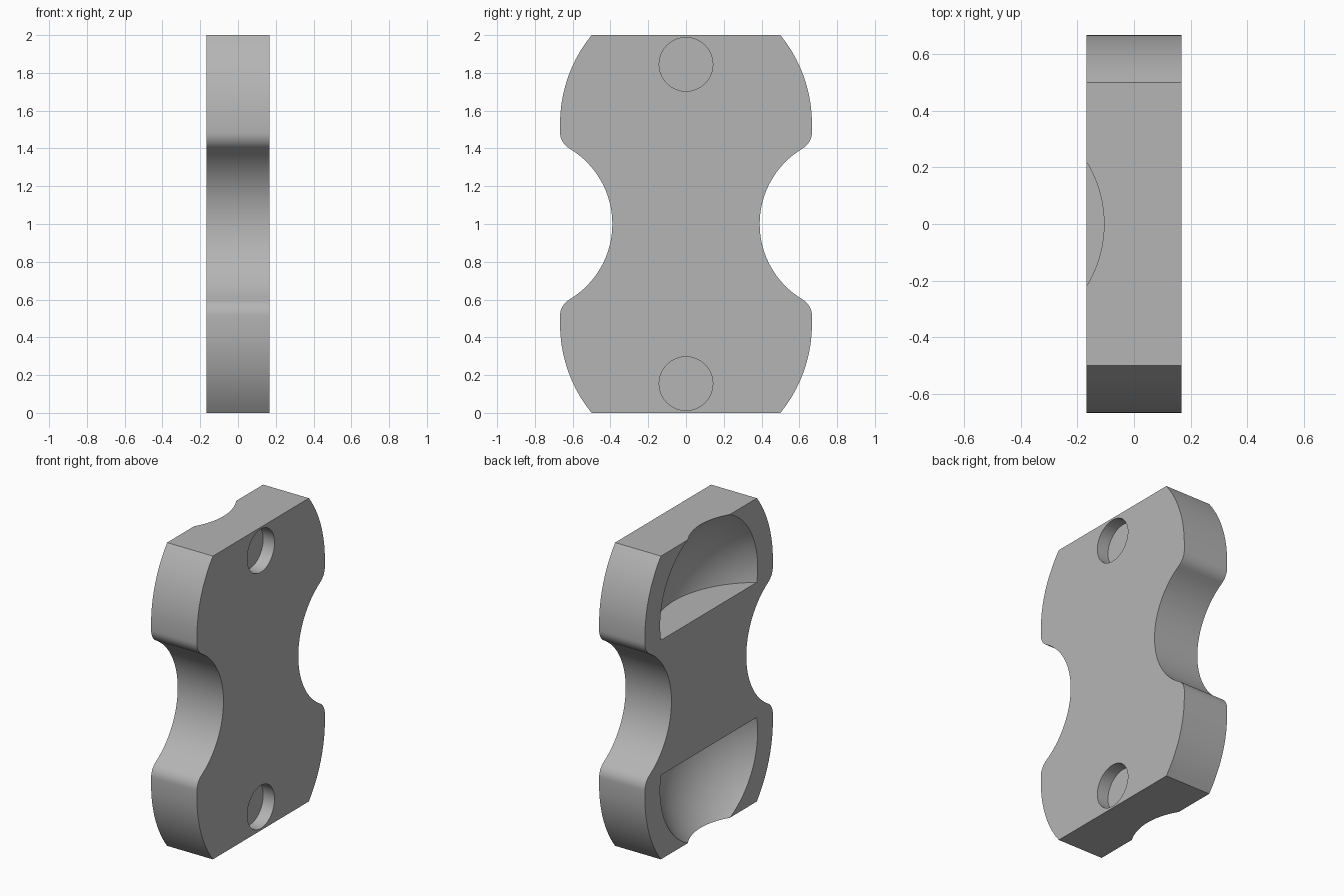
import bpy
import bmesh
from math import sin, cos, radians, atan2, degrees
from mathutils import Vector, Matrix

cube = bpy.data.objects.get("Cube")
if cube:
    bpy.data.objects.remove(cube, do_unlink=True)

HALF_X = 0.167     # half thickness
HALF_Y = 0.667     # half width

grey = bpy.data.materials.new("plain grey")
grey.use_nodes = True
colour = (0.46, 0.46, 0.46, 1)
grey.diffuse_color = colour
grey.node_tree.nodes["Principled BSDF"].inputs["Base Color"].default_value = colour


def arc(cy, cz, r, start, end, steps):
    """Points on a circle in the side plane, angles in degrees."""
    angles = [radians(start + (end - start) * i / steps) for i in range(steps + 1)]
    return [(cy + r * cos(a), cz + r * sin(a)) for a in angles]


def make_object(name, bm):
    bmesh.ops.recalc_face_normals(bm, faces=bm.faces)
    mesh = bpy.data.meshes.new(name)
    bm.to_mesh(mesh)
    bm.free()
    mesh.materials.append(grey)
    obj = bpy.data.objects.new(name, mesh)
    bpy.context.collection.objects.link(obj)
    return obj


# Quarter outline: bulging shoulder, small fillet, concave waist
shoulder_r, shoulder_z = 0.745, 1.53
waist_y, waist_r, fillet_r = 0.855, 0.465, 0.1
fillet_y = HALF_Y - fillet_r
fillet_z = 1 + ((waist_r + fillet_r) ** 2 - (waist_y - fillet_y) ** 2) ** 0.5
top_angle = degrees(atan2(2 - shoulder_z, 0.5 - HALF_Y + shoulder_r))
touch = degrees(atan2(fillet_z - 1, fillet_y - waist_y))
quarter = arc(HALF_Y - shoulder_r, shoulder_z, shoulder_r, top_angle, 0, 10)
quarter += arc(fillet_y, fillet_z, fillet_r, 0, touch - 180, 8)
quarter += arc(waist_y, 1, waist_r, touch, 180, 16)[1:]
side = quarter + [(y, 2 - z) for y, z in reversed(quarter[:-1])]
outline = side + [(-y, z) for y, z in reversed(side)]

# Plate extruded through its thickness
bm = bmesh.new()
face = bm.faces.new([bm.verts.new((-HALF_X, y, z)) for y, z in outline])
result = bmesh.ops.extrude_face_region(bm, geom=[face])
moved = [v for v in result["geom"] if isinstance(v, bmesh.types.BMVert)]
bmesh.ops.translate(bm, verts=moved, vec=(2 * HALF_X, 0, 0))
plate = make_object("waisted_plate", bm)

cutters = []
for end, s in (("upper", 1), ("lower", -1)):
    # Scooped pocket: a ball cut flat along a ledge
    bm = bmesh.new()
    centre = Vector((-0.525, 0, 1 + s * 0.541))
    bmesh.ops.create_uvsphere(bm, u_segments=96, v_segments=48, radius=0.622,
                              matrix=Matrix.Translation(centre))
    geom = bm.verts[:] + bm.edges[:] + bm.faces[:]
    cut = bmesh.ops.bisect_plane(bm, geom=geom, plane_co=(0, 0, 1 + s * 0.445),
                                 plane_no=(0, 0, -s), clear_outer=True)
    rim = [e for e in cut["geom_cut"] if isinstance(e, bmesh.types.BMEdge)]
    bmesh.ops.edgeloop_fill(bm, edges=rim)
    cutters.append(make_object(end + "_pocket_cutter", bm))

    # Shallow round recess in the opposite face
    bm = bmesh.new()
    depth = 0.083
    matrix = Matrix.Translation((HALF_X, 0, 1 + s * 0.845)) @ Matrix.Rotation(radians(90), 4, 'Y')
    bmesh.ops.create_cone(bm, cap_ends=True, segments=64, radius1=0.142, radius2=0.142,
                          depth=2 * depth, matrix=matrix)
    cutters.append(make_object(end + "_recess_cutter", bm))

# Apply the cuts, then discard the cutters
for cutter in cutters:
    cutter.hide_render = True
    mod = plate.modifiers.new(cutter.name, 'BOOLEAN')
    mod.operation = 'DIFFERENCE'
    mod.solver = 'EXACT'
    mod.object = cutter

bpy.ops.object.select_all(action='DESELECT')
plate.select_set(True)
bpy.context.view_layer.objects.active = plate
for cutter in cutters:
    bpy.ops.object.modifier_apply(modifier=cutter.name)
for cutter in cutters:
    bpy.data.objects.remove(cutter, do_unlink=True)

bpy.ops.object.shade_smooth_by_angle(angle=radians(25))
